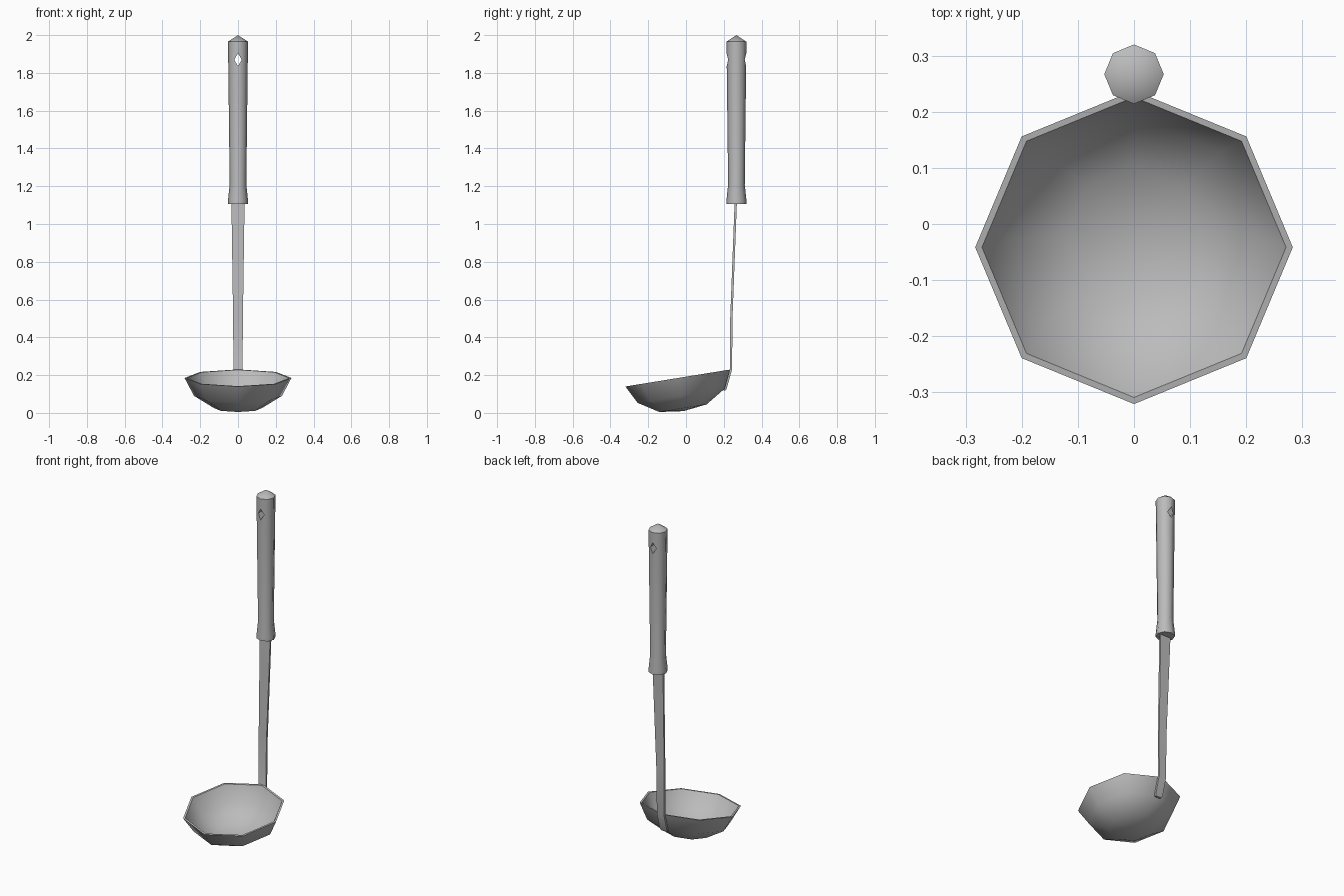
import bpy, bmesh, math
from mathutils import Matrix, Vector

cube = bpy.data.objects.get("Cube")
if cube:
    bpy.data.objects.remove(cube, do_unlink=True)

steel = bpy.data.materials.new("brushed_grey")
steel.use_nodes = True
grey = (0.5, 0.5, 0.5, 1)
steel.diffuse_color = grey
steel.node_tree.nodes["Principled BSDF"].inputs["Base Color"].default_value = grey


def make_object(name, bm):
    bmesh.ops.recalc_face_normals(bm, faces=bm.faces)
    mesh = bpy.data.meshes.new(name)
    bm.to_mesh(mesh)
    bm.free()
    mesh.materials.append(steel)
    obj = bpy.data.objects.new(name, mesh)
    bpy.context.collection.objects.link(obj)
    return obj


def activate(obj):
    bpy.ops.object.select_all(action='DESELECT')
    obj.select_set(True)
    bpy.context.view_layer.objects.active = obj


def smooth(obj, angle=50):
    activate(obj)
    bpy.ops.object.shade_smooth_by_angle(angle=math.radians(angle))


def lathe(profile, sides=8):
    """Revolve (radius, height) points; zero radius makes a pole."""
    bm = bmesh.new()
    rings = []
    for r, h in profile:
        count = sides if r else 1
        rings.append([bm.verts.new((r * math.cos(math.tau * i / sides),
                                    r * math.sin(math.tau * i / sides), h))
                      for i in range(count)])
    for a, b in zip(rings, rings[1:]):
        for i in range(sides):
            j = (i + 1) % sides
            corners = [a[i % len(a)], a[j % len(a)], b[j % len(b)], b[i % len(b)]]
            bm.faces.new(list(dict.fromkeys(corners)))
    return bm


# Bowl: thin faceted shell, tilted up toward the handle
bm = lathe([(0, -0.178), (0.127, -0.162), (0.233, -0.096), (0.283, 0),
            (0.271, 0), (0.223, -0.091), (0.121, -0.152), (0, -0.167)])
bm.transform(Matrix.Translation((0, -0.0415, 0.185))
             @ Matrix.Rotation(math.radians(9.2), 4, 'X'))
smooth(make_object("bowl", bm))

# Stem: flat strip widening upward, bent to follow the back of the bowl
path = [(0.203, 0.118, 0.018), (0.21, 0.13, 0.024), (0.238, 0.23, 0.024),
        (0.24, 0.5, 0.026), (0.264, 1.13, 0.035)]
half_thick = 0.006
bm = bmesh.new()
sections = []
for y, z, w in path:
    sections.append([bm.verts.new((sx * w, y + sy * half_thick, z))
                     for sx, sy in ((-1, -1), (1, -1), (1, 1), (-1, 1))])
for a, b in zip(sections, sections[1:]):
    for i in range(4):
        j = (i + 1) % 4
        bm.faces.new((a[i], a[j], b[j], b[i]))
bm.faces.new(sections[0])
bm.faces.new(sections[-1])
smooth(make_object("stem", bm))

# Handle: eight-sided grip with flared collar and pointed end
bm = lathe([(0, 1.107), (0.053, 1.107), (0.053, 1.125), (0.044, 1.21),
            (0.0505, 1.76), (0.053, 1.965), (0, 2.0)])
bm.transform(Matrix.Translation((0, 0.267, 0)))
handle = make_object("handle", bm)

# Hanging hole: diamond cut from front to back
bm = bmesh.new()
outline = [bm.verts.new((x, 0.15, 1.87 + z))
           for x, z in ((0.02, 0), (0, 0.034), (-0.02, 0), (0, -0.034))]
face = bm.faces.new(outline)
new = bmesh.ops.extrude_face_region(bm, geom=[face])["geom"]
bmesh.ops.translate(bm, vec=Vector((0, 0.24, 0)),
                    verts=[v for v in new if isinstance(v, bmesh.types.BMVert)])
cutter = make_object("hole_cutter", bm)
cutter.hide_render = True

cut = handle.modifiers.new("hanging_hole", 'BOOLEAN')
cut.operation = 'DIFFERENCE'
cut.solver = 'EXACT'
cut.object = cutter
activate(handle)
bpy.ops.object.modifier_apply(modifier=cut.name)
bpy.data.objects.remove(cutter, do_unlink=True)
smooth(handle)
